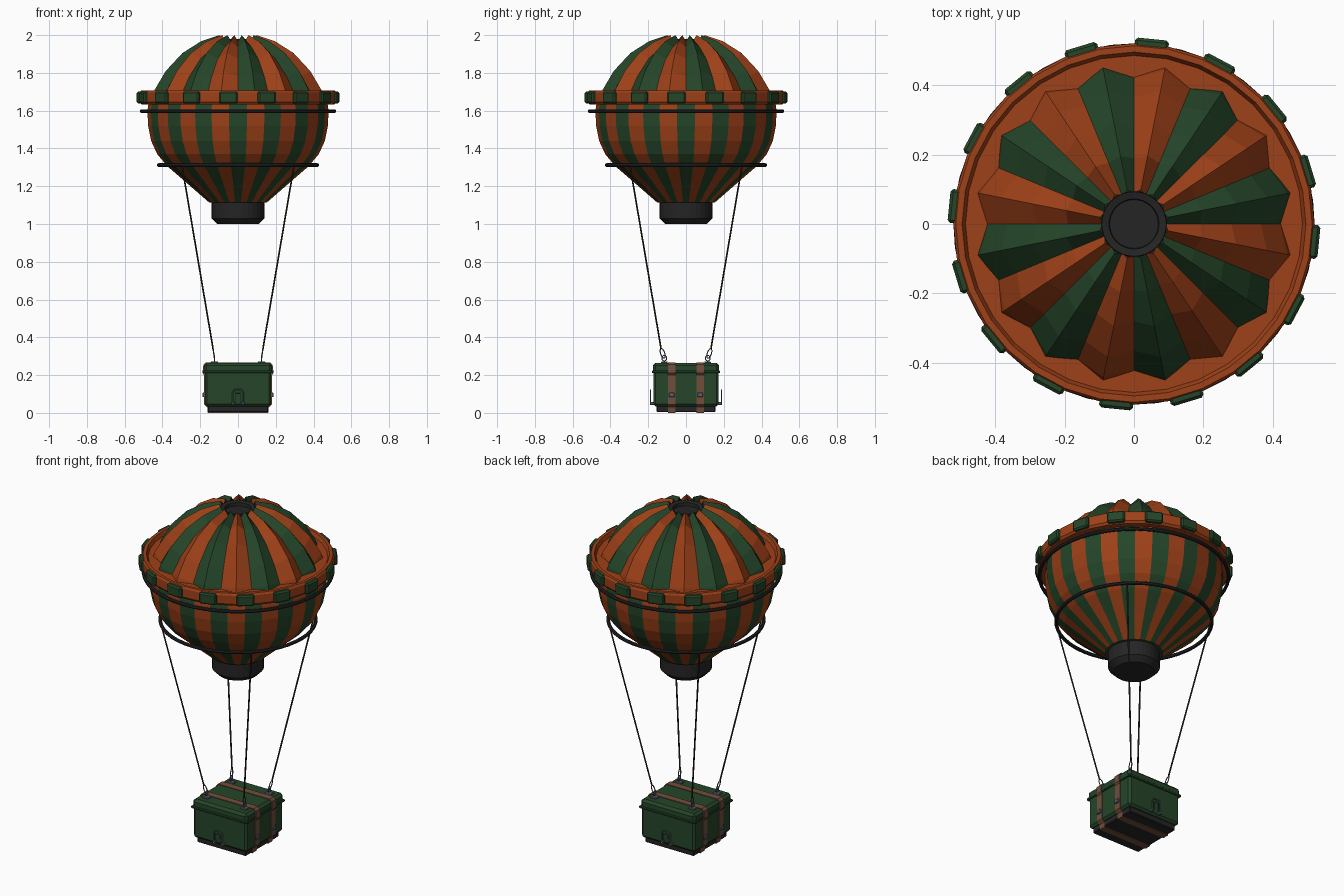
import bpy, bmesh, math
from mathutils import Vector

if "Cube" in bpy.data.objects:
    bpy.data.objects.remove(bpy.data.objects["Cube"])

TAU = 2 * math.pi


def mat(name, r, g, b):
    m = bpy.data.materials.new(name)
    m.diffuse_color = (r, g, b, 1)
    m.use_nodes = True
    m.node_tree.nodes["Principled BSDF"].inputs["Base Color"].default_value = m.diffuse_color
    return m


GREEN = mat("green", 0.018, 0.06, 0.022)
ORANGE = mat("orange", 0.34, 0.052, 0.009)
BLACK = mat("black", 0.018, 0.018, 0.018)
BROWN = mat("brown", 0.16, 0.075, 0.045)
ROPE = mat("rope", 0.03, 0.022, 0.016)
STEEL = mat("steel", 0.10, 0.12, 0.15)


def make(name, bm, *mats):
    me = bpy.data.meshes.new(name)
    bm.to_mesh(me)
    bm.free()
    ob = bpy.data.objects.new(name, me)
    bpy.context.collection.objects.link(ob)
    for m in mats:
        me.materials.append(m)
    return ob


def lathe(name, profile, n, mats, valley=None, offset=0.0, color=lambda j: 0,
          closed=False, caps=(False, False)):
    """Revolve (r, z) points; an optional second profile is used on even columns."""
    bm = bmesh.new()
    cols = []
    for j in range(n):
        a = math.radians(offset) + TAU * j / n
        pts = valley if valley and j % 2 == 0 else profile
        cols.append([bm.verts.new((r * math.cos(a), r * math.sin(a), z)) for r, z in pts])
    k = len(profile)
    for j in range(n):
        p, q = cols[j], cols[(j + 1) % n]
        for i in range(k if closed else k - 1):
            i2 = (i + 1) % k
            bm.faces.new((p[i], q[i], q[i2], p[i2])).material_index = color(j)
    for flag, i in zip(caps, (0, -1)):
        if flag:
            bm.faces.new([c[i] for c in cols])
    bmesh.ops.recalc_face_normals(bm, faces=bm.faces)
    return make(name, bm, *mats)


def box(name, size, loc, material, rot_z=0.0, bevel=0.0):
    bm = bmesh.new()
    bmesh.ops.create_cube(bm, size=1)
    bmesh.ops.scale(bm, vec=size, verts=bm.verts)
    if bevel:
        bmesh.ops.bevel(bm, geom=bm.edges[:], offset=bevel, segments=1, affect='EDGES')
    ob = make(name, bm, material)
    ob.location = loc
    ob.rotation_euler.z = rot_z
    return ob


def rod(name, pts, radius, material, closed=False):
    cu = bpy.data.curves.new(name, 'CURVE')
    cu.dimensions = '3D'
    cu.bevel_depth = radius
    cu.bevel_resolution = 1
    cu.use_fill_caps = True
    sp = cu.splines.new('POLY')
    sp.points.add(len(pts) - 1)
    for p, co in zip(sp.points, pts):
        p.co = (*co, 1)
    sp.use_cyclic_u = closed
    cu.materials.append(material)
    ob = bpy.data.objects.new(name, cu)
    bpy.context.collection.objects.link(ob)
    return ob


def loop_pts(center, u, v, ru, rv, n=12):
    return [center + u * (ru * math.cos(TAU * i / n)) + v * (rv * math.sin(TAU * i / n))
            for i in range(n)]


# Upper envelope: 16 folded gores, ridge in the middle of each
lathe("upper_envelope",
      [(0.10, 2.0), (0.20, 1.967), (0.30, 1.905), (0.39, 1.81), (0.45, 1.71), (0.47, 1.65)],
      32, (GREEN, ORANGE),
      valley=[(0.09, 1.965), (0.19, 1.935), (0.28, 1.875), (0.365, 1.78), (0.42, 1.69), (0.435, 1.65)],
      color=lambda j: (j // 2) % 2)

# Lower envelope: narrow alternating stripes
lathe("lower_envelope",
      [(0.47, 1.68), (0.482, 1.60), (0.478, 1.52), (0.462, 1.44), (0.43, 1.37),
       (0.375, 1.305), (0.27, 1.215), (0.155, 1.115)],
      32, (GREEN, ORANGE), offset=-5.625, color=lambda j: j % 2, caps=(False, True))

# Crown cap, set into the top of the gores
lathe("crown_cap", [(0.07, 1.955), (0.072, 1.975), (0.093, 1.98), (0.095, 1.945)],
      32, (BLACK,), caps=(True, True))

# Burner neck at the bottom
lathe("neck", [(0.135, 1.13), (0.14, 1.12), (0.14, 1.03), (0.11, 1.0)],
      32, (BLACK,), caps=(True, True))

# Belt around the widest part, with a stepped top lip
lathe("belt",
      [(0.42, 1.685), (0.485, 1.685), (0.495, 1.706), (0.513, 1.706), (0.52, 1.695),
       (0.52, 1.645), (0.51, 1.632), (0.47, 1.632)],
      32, (ORANGE,), closed=True)

# Padded patches on every second belt facet
for i in range(16):
    a = math.radians(22.5 * i - 5.625)
    box("belt_patch", (0.036, 0.098, 0.064), (0.517 * math.cos(a), 0.517 * math.sin(a), 1.669),
        GREEN, a, 0.008)

# Rigging hoops
for name, r, z in (("upper_hoop", 0.51, 1.597), ("lower_hoop", 0.42, 1.312)):
    bpy.ops.object.select_all(action='DESELECT')
    bpy.ops.mesh.primitive_torus_add(major_radius=r, minor_radius=0.01, major_segments=48,
                                     minor_segments=8, location=(0, 0, z))
    hoop = bpy.context.object
    hoop.name = name
    hoop.data.materials.append(BLACK)
    bpy.ops.object.shade_smooth_by_angle()

# Ropes, hooks and eyelets at the four corners
for sx in (-1, 1):
    for sy in (-1, 1):
        top = Vector((sx * 0.297, sy * 0.297, 1.312))
        low = Vector((sx * 0.132, sy * 0.132, 0.34))
        eye = Vector((sx * 0.125, sy * 0.115, 0.29))
        rod("rope", [top, low], 0.0045, ROPE)
        axis = (low - eye).normalized()
        side = axis.cross(Vector((1, 0, 0))).normalized()
        rod("hook", loop_pts((low + eye) / 2, axis, side, 0.027, 0.011), 0.003, STEEL, True)
        rod("eyelet", loop_pts(eye, Vector((0, 1, 0)), Vector((0, 0, 1)), 0.013, 0.015),
            0.003, STEEL, True)
        box("eyelet_plate", (0.04, 0.035, 0.012), (eye.x, eye.y, 0.266), STEEL, 0, 0.003)

# Cargo crate: base, body, lid
box("crate_base", (0.32, 0.31, 0.05), (0, 0, 0.029), BLACK, 0, 0.004)
box("crate_body", (0.352, 0.345, 0.19), (0, 0, 0.13), GREEN, 0, 0.012)
box("crate_lid_rim", (0.368, 0.36, 0.014), (0, 0, 0.217), GREEN, 0, 0.003)
box("crate_lid", (0.36, 0.352, 0.058), (0, 0, 0.235), GREEN, 0, 0.014)

# Straps wrapped around the crate, with buckles on both sides
STRAP = [(-0.16, 0), (0.16, 0), (0.163, 0.03), (0.18, 0.045), (0.18, 0.2), (0.187, 0.21),
         (0.187, 0.225), (0.183, 0.255), (0.17, 0.268)]
STRAP += [(-x, z) for x, z in reversed(STRAP[2:])]
for y in (-0.075, 0.075):
    bm = bmesh.new()
    f = bm.faces.new([bm.verts.new((x, y - 0.02, z)) for x, z in STRAP])
    ext = bmesh.ops.extrude_face_region(bm, geom=[f])
    bmesh.ops.translate(bm, vec=(0, 0.04, 0),
                        verts=[v for v in ext["geom"] if isinstance(v, bmesh.types.BMVert)])
    bmesh.ops.recalc_face_normals(bm, faces=bm.faces)
    make("strap", bm, BROWN)
    for sx in (-1, 1):
        box("buckle", (0.012, 0.03, 0.024), (sx * 0.183, y, 0.095), STEEL, 0, 0.003)

# Carry handles on front and back
for sy in (-1, 1):
    y = sy * 0.188
    rod("handle", [(-0.027, y, 0.05), (-0.027, y, 0.112), (-0.018, y, 0.122),
                   (0.018, y, 0.122), (0.027, y, 0.112), (0.027, y, 0.05)], 0.004, STEEL)
    rod("handle_loop", [(-0.015, y, 0.055), (-0.015, y, 0.105), (0.015, y, 0.105),
                        (0.015, y, 0.055)], 0.002, STEEL)
    for sx in (-1, 1):
        box("handle_mount", (0.016, 0.022, 0.016), (sx * 0.027, sy * 0.18, 0.05), STEEL, 0, 0.002)
